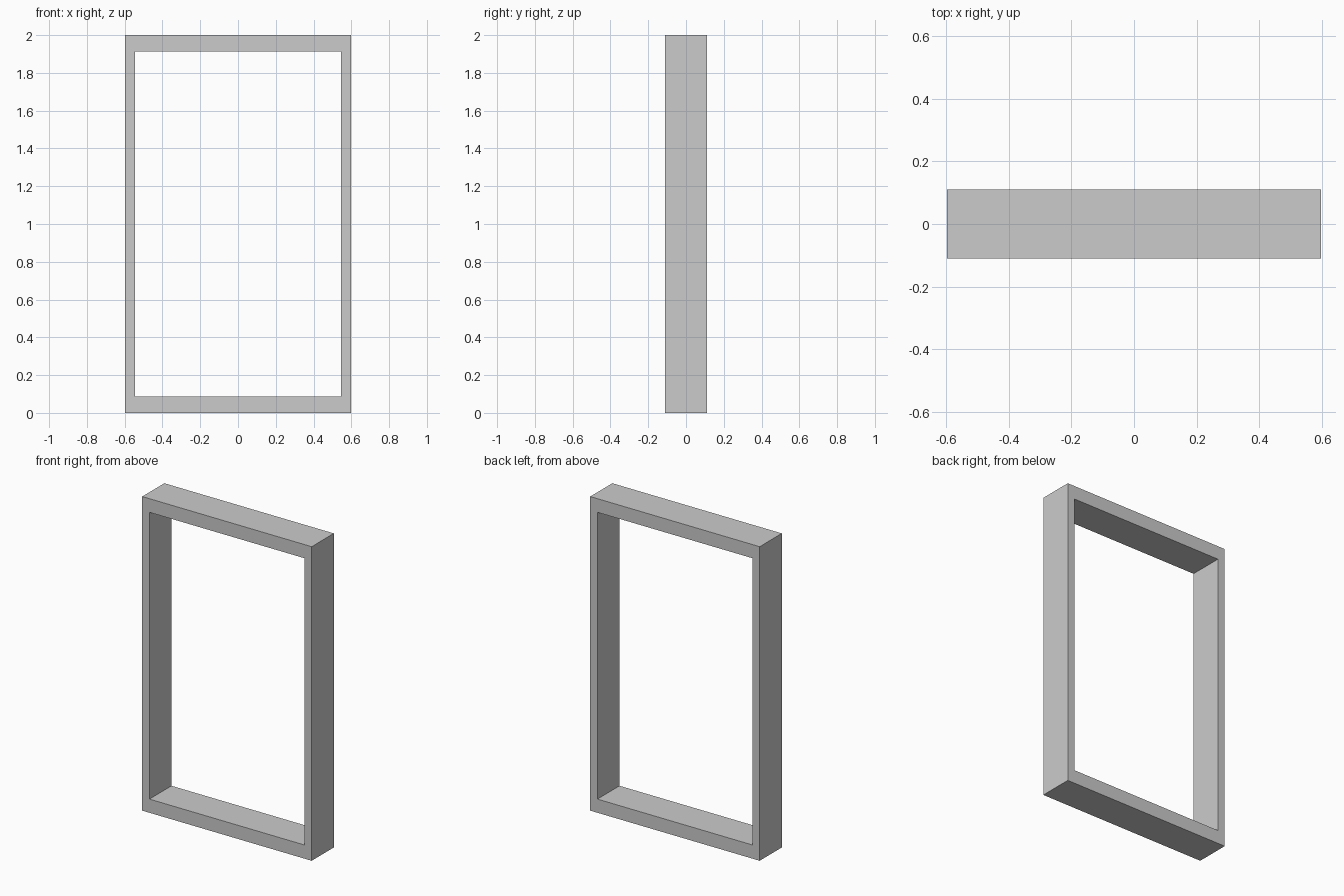
import bpy, bmesh

if "Cube" in bpy.data.objects:
    bpy.data.objects.remove(bpy.data.objects["Cube"])

HALF_W, HEIGHT, HALF_D = 0.597, 2.0, 0.111   # outer size
OPEN_W, RAIL = 0.546, 0.087                  # opening half width, rail thickness


def rectangle(bm, half_w, z0, z1):
    corners = [(-half_w, z0), (half_w, z0), (half_w, z1), (-half_w, z1)]
    return [bm.verts.new((x, -HALF_D, z)) for x, z in corners]


# Front ring of the frame
bm = bmesh.new()
outer = rectangle(bm, HALF_W, 0, HEIGHT)
inner = rectangle(bm, OPEN_W, RAIL, HEIGHT - RAIL)
ring = []
for i in range(4):
    j = (i + 1) % 4
    ring.append(bm.faces.new((outer[i], outer[j], inner[j], inner[i])))

# Extrude the ring to full depth, keeping the front faces
ext = bmesh.ops.extrude_face_region(bm, geom=ring, use_keep_orig=True)
back = [v for v in ext["geom"] if isinstance(v, bmesh.types.BMVert)]
bmesh.ops.translate(bm, verts=back, vec=(0, 2 * HALF_D, 0))
bmesh.ops.recalc_face_normals(bm, faces=bm.faces)

mesh = bpy.data.meshes.new("window_frame")
bm.to_mesh(mesh)
bm.free()
frame = bpy.data.objects.new("window_frame", mesh)
bpy.context.collection.objects.link(frame)
